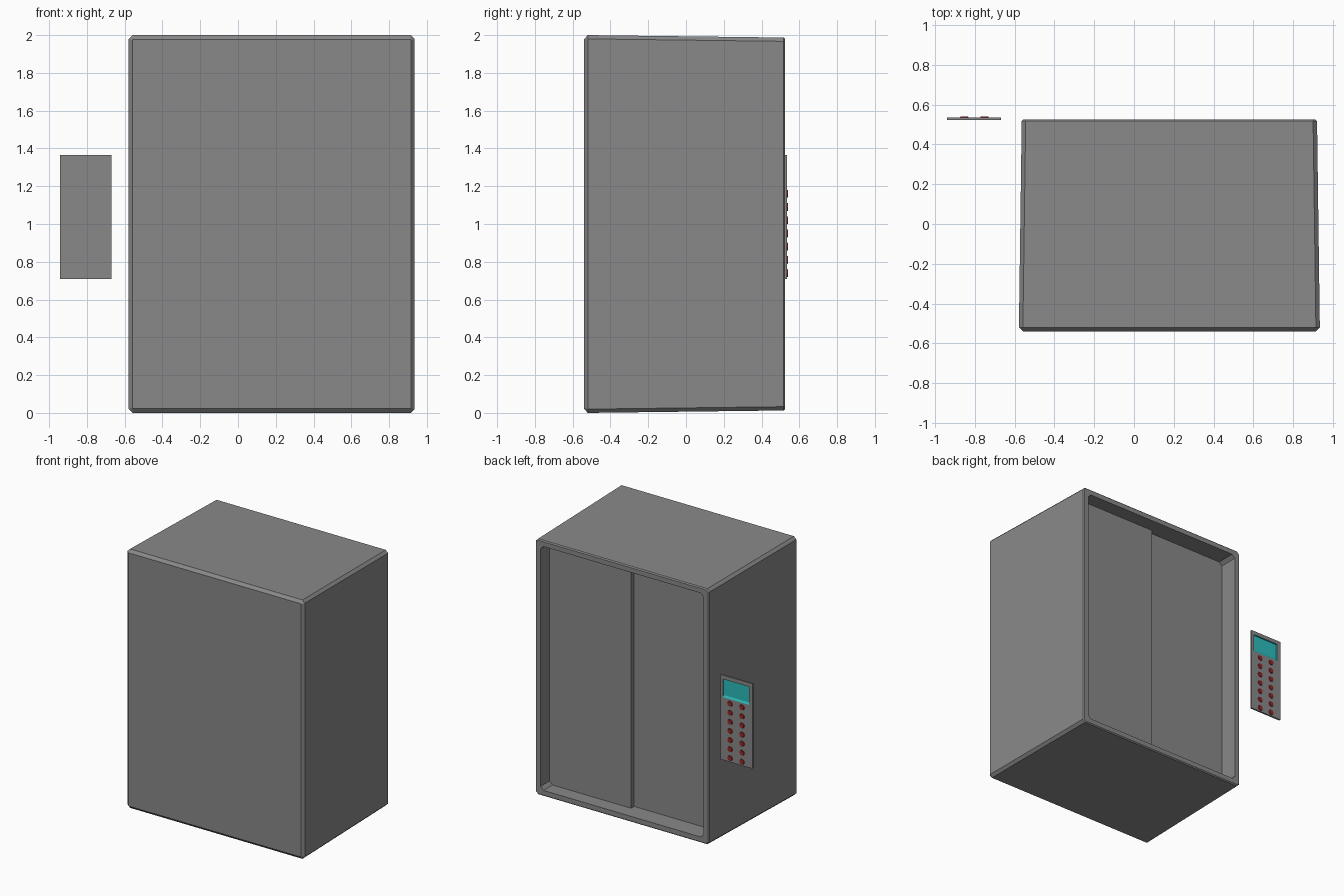
import bpy
import bmesh
import math
from mathutils import Matrix

cube = bpy.data.objects.get("Cube")
if cube:
    bpy.data.objects.remove(cube, do_unlink=True)


def material(name, rgb):
    mat = bpy.data.materials.new(name)
    mat.use_nodes = True
    mat.diffuse_color = (*rgb, 1)
    mat.node_tree.nodes["Principled BSDF"].inputs["Base Color"].default_value = (*rgb, 1)
    return mat


GREY = material("grey metal", (0.25, 0.25, 0.25))
TEAL = material("teal screen", (0.025, 0.5, 0.5))
RED = material("red button", (0.3, 0.02, 0.02))


def finish(name, bm, *mats):
    bmesh.ops.recalc_face_normals(bm, faces=bm.faces)
    mesh = bpy.data.meshes.new(name)
    bm.to_mesh(mesh)
    bm.free()
    for mat in mats:
        mesh.materials.append(mat)
    obj = bpy.data.objects.new(name, mesh)
    bpy.context.collection.objects.link(obj)
    return obj


def box_mesh(x0, x1, y0, y1, z0, z1):
    bm = bmesh.new()
    bmesh.ops.create_cube(bm, size=1)
    for v in bm.verts:
        v.co = (x1 if v.co.x > 0 else x0, y1 if v.co.y > 0 else y0, z1 if v.co.z > 0 else z0)
    return bm


# Cabin: chamfered rectangular rings lofted from the front wall, round the rim, and inside
MID_X, MID_Z = 0.178, 1.0


def ring(bm, y, half_x, half_z, chamfer):
    corners = []
    for sx, sz in ((1, 1), (-1, 1), (-1, -1), (1, -1)):
        pair = [(sx * (half_x - chamfer), sz * half_z), (sx * half_x, sz * (half_z - chamfer))]
        corners += pair[::-1] if sx * sz > 0 else pair
    return [bm.verts.new((MID_X + x, y, MID_Z + z)) for x, z in corners]


bm = bmesh.new()
sections = [
    (-0.54, 0.737, 0.978, 0.004),
    (-0.52, 0.757, 1.0, 0.02),
    (0.517, 0.743, 0.987, 0.02),
    (0.525, 0.735, 0.979, 0.016),
    (0.525, 0.697, 0.942, 0.025),
    (-0.48, 0.697, 0.942, 0.025),
]
rings = [ring(bm, *s) for s in sections]
for a, b in zip(rings, rings[1:]):
    for i in range(len(a)):
        j = (i + 1) % len(a)
        bm.faces.new((a[i], a[j], b[j], b[i]))
bm.faces.new(rings[0])
bm.faces.new(rings[-1])
finish("cabin_shell", bm, GREY)

# Sliding doors, one overlapping in front of the other
finish("left_door", box_mesh(MID_X, 0.88, 0.379, 0.415, 0.053, 1.947), GREY)
finish("right_door", box_mesh(-0.524, MID_X + 0.03, 0.343, 0.378, 0.053, 1.947), GREY)

# Control panel with a sunken screen
bm = box_mesh(-0.942, -0.67, 0.523, 0.536, 0.71, 1.365)
bm.faces.ensure_lookup_table()
screen = max(bm.faces, key=lambda f: f.calc_center_median().y)
mid = screen.calc_center_median()
bmesh.ops.inset_region(bm, faces=[screen], thickness=0.03)
for v in screen.verts:
    v.co.x = -0.69 if v.co.x > mid.x else -0.912
    v.co.z = 1.335 if v.co.z > mid.z else 1.195
walls = bmesh.ops.inset_region(bm, faces=[screen], thickness=0.003)["faces"]
for v in screen.verts:
    v.co.y -= 0.008
    if v.co.z < 1.25:
        v.co.z += 0.012
for f in walls + [screen]:
    f.material_index = 1
finish("control_panel", bm, GREY, TEAL)

# Two columns of round buttons
turn = Matrix.Rotation(math.radians(-90), 4, 'X')
for row in range(7):
    for col, x in enumerate((-0.752, -0.854)):
        bm = bmesh.new()
        bmesh.ops.create_cone(bm, cap_ends=True, segments=16, radius1=0.022,
                              radius2=0.019, depth=0.008,
                              matrix=Matrix.Translation((x, 0.537, 1.16 - row * 0.07)) @ turn)
        finish(f"button_{row + 1}_{col + 1}", bm, RED)
